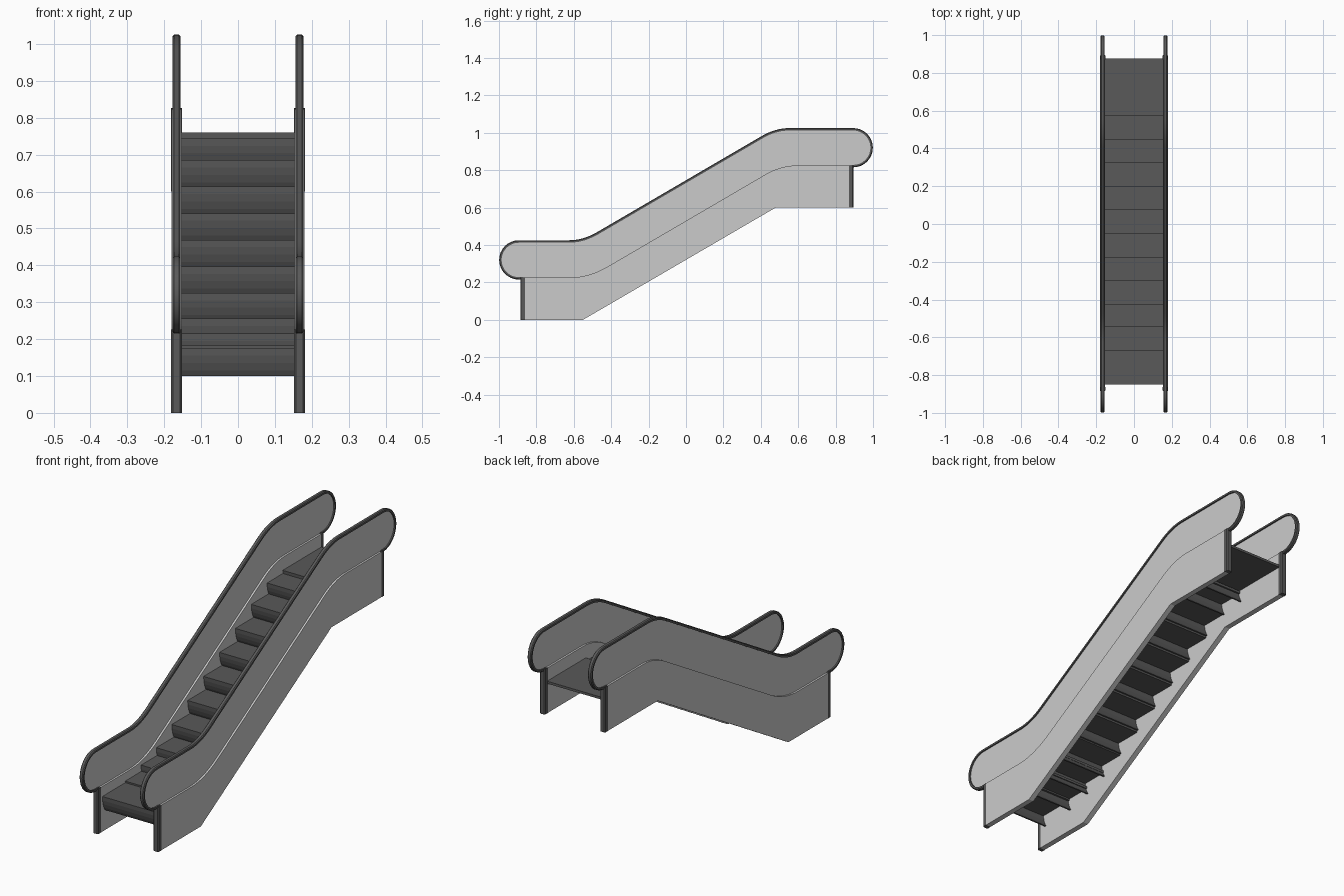
import bpy, bmesh, math
from mathutils import Vector

if "Cube" in bpy.data.objects:
    bpy.data.objects.remove(bpy.data.objects["Cube"])

dark = bpy.data.materials.new("dark_rubber")
dark.diffuse_color = (0.1, 0.1, 0.1, 1)
dark.use_nodes = True
dark.node_tree.nodes["Principled BSDF"].inputs["Base Color"].default_value = dark.diffuse_color


def finish(name, bm, mirror=False, smooth=False, mat=None):
    bmesh.ops.recalc_face_normals(bm, faces=bm.faces[:])
    me = bpy.data.meshes.new(name)
    bm.to_mesh(me)
    bm.free()
    ob = bpy.data.objects.new(name, me)
    bpy.context.collection.objects.link(ob)
    if mat:
        me.materials.append(mat)
    if mirror:
        ob.modifiers.new("Mirror", 'MIRROR')
    if smooth:
        bpy.ops.object.select_all(action='DESELECT')
        ob.select_set(True)
        bpy.context.view_layer.objects.active = ob
        bpy.ops.object.shade_smooth_by_angle(angle=math.radians(30))
    return ob


def prism(bm, pts, axis, a, b):
    """Extrude a 2D outline along axis 'x' (y,z points) or 'z' (x,y points)."""
    def place(p, t):
        return (t, p[0], p[1]) if axis == 'x' else (p[0], p[1], t)
    lo = [bm.verts.new(place(p, a)) for p in pts]
    hi = [bm.verts.new(place(p, b)) for p in pts]
    bm.faces.new(lo)
    bm.faces.new(hi[::-1])
    for i in range(len(pts)):
        j = (i + 1) % len(pts)
        bm.faces.new((lo[i], lo[j], hi[j], hi[i]))


def bend(corner, before, after, n=8):
    """Smooth corner between two straight runs."""
    p, a, b = Vector(corner), Vector(before), Vector(after)
    return [a * (1 - t)**2 + p * 2 * t * (1 - t) + b * t * t
            for t in (i / n for i in range(n + 1))]


def arc(cy, cz, r, a0, a1, n=16):
    return [Vector((cy + r * math.cos(math.radians(a0 + (a1 - a0) * i / n)),
                    cz + r * math.sin(math.radians(a0 + (a1 - a0) * i / n))))
            for i in range(n + 1)]


def run(y0, y1, z0, z1, t0, t1):
    """Flat - incline - flat line with two rounded bends."""
    s = (z1 - z0) / (y1 - y0)
    return (bend((y0, z0), (y0 - t0, z0), (y0 + t0, z0 + s * t0)) +
            bend((y1, z1), (y1 - t1, z1 - s * t1), (y1 + t1, z1)))


# Lower side walls
wall_top = run(-0.52, 0.507, 0.225, 0.825, 0.105, 0.085)
outline = ([(-0.865, 0), (-0.55, 0), (0.48, 0.6), (0.875, 0.6), (0.875, 0.825)] +
           [tuple(p) for p in reversed(wall_top)] + [(-0.865, 0.225)])
bm = bmesh.new()
prism(bm, outline, 'x', 0.153, 0.18)
finish("lower_side_wall", bm, mirror=True)

# End posts closing the walls
bm = bmesh.new()
for y_in, y_out, z in ((-0.862, -0.886, 0.0), (0.872, 0.896, 0.6)):
    d = 0.005 if y_out > 0 else -0.005
    prism(bm, [(0.152, y_in), (0.152, y_out - d), (0.157, y_out),
               (0.176, y_out), (0.181, y_out - d), (0.181, y_in)],
          'z', z, z + 0.226)
finish("end_post", bm, mirror=True, mat=dark)

# Handrail path, wrapping round both ends
path = ([Vector((-0.872, 0.216))] + arc(-0.894, 0.32, 0.105, 270, 90) +
        run(-0.55, 0.478, 0.425, 1.025, 0.075, 0.075) +
        arc(0.894, 0.92, 0.105, 90, -90) + [Vector((0.88, 0.815))])
inward = []
for i in range(len(path)):
    t = (path[min(i + 1, len(path) - 1)] - path[max(i - 1, 0)]).normalized()
    inward.append(Vector((t.y, -t.x)))

# Handrail: chamfered section swept along the path
section = [(0.156, 0.013), (0.156, 0.004), (0.160, 0.0),
           (0.173, 0.0), (0.177, 0.004), (0.177, 0.013)]
bm = bmesh.new()
rings = []
for p, n in zip(path, inward):
    rings.append([bm.verts.new((x, *(p + n * d))) for x, d in section])
for r, s in zip(rings, rings[1:]):
    for i in range(len(section)):
        j = (i + 1) % len(section)
        bm.faces.new((r[i], r[j], s[j], s[i]))
bm.faces.new(rings[0])
bm.faces.new(rings[-1][::-1])
finish("handrail", bm, mirror=True, smooth=True, mat=dark)

# Balustrade panels filling the space between handrail and wall
inner = [tuple(p + n * 0.010) for p, n in zip(path[1:-1], inward[1:-1])]
below = [(p.x, p.y - 0.01) for p in reversed(wall_top)]
bm = bmesh.new()
prism(bm, inner + below, 'x', 0.1625, 0.1705)
finish("balustrade_panel", bm, mirror=True)

# Steps: tread with a curved riser hanging from its front edge
fronts = [-0.85, -0.67, -0.545, -0.425, -0.303, -0.178, -0.052,
          0.073, 0.198, 0.323, 0.448, 0.571, 0.876]
heights = [0.175, 0.183, 0.215, 0.256, 0.325, 0.397, 0.469,
           0.541, 0.613, 0.685, 0.744, 0.76]
curve = [(0, 0), (0.001, -0.02), (0.005, -0.04), (0.012, -0.06), (0.02, -0.075)]
bm = bmesh.new()
for f, g, z in zip(fronts, fronts[1:], heights):
    back = g + (0.019 if g < 0.8 else 0)
    profile = ([(f + a, z + b) for a, b in curve] +
               [(f + a + 0.008, z + b) for a, b in reversed(curve[1:])] +
               [(f + 0.008, z - 0.012), (back, z - 0.012), (back, z)])
    prism(bm, profile, 'x', -0.154, 0.154)
finish("steps", bm, mat=dark)
